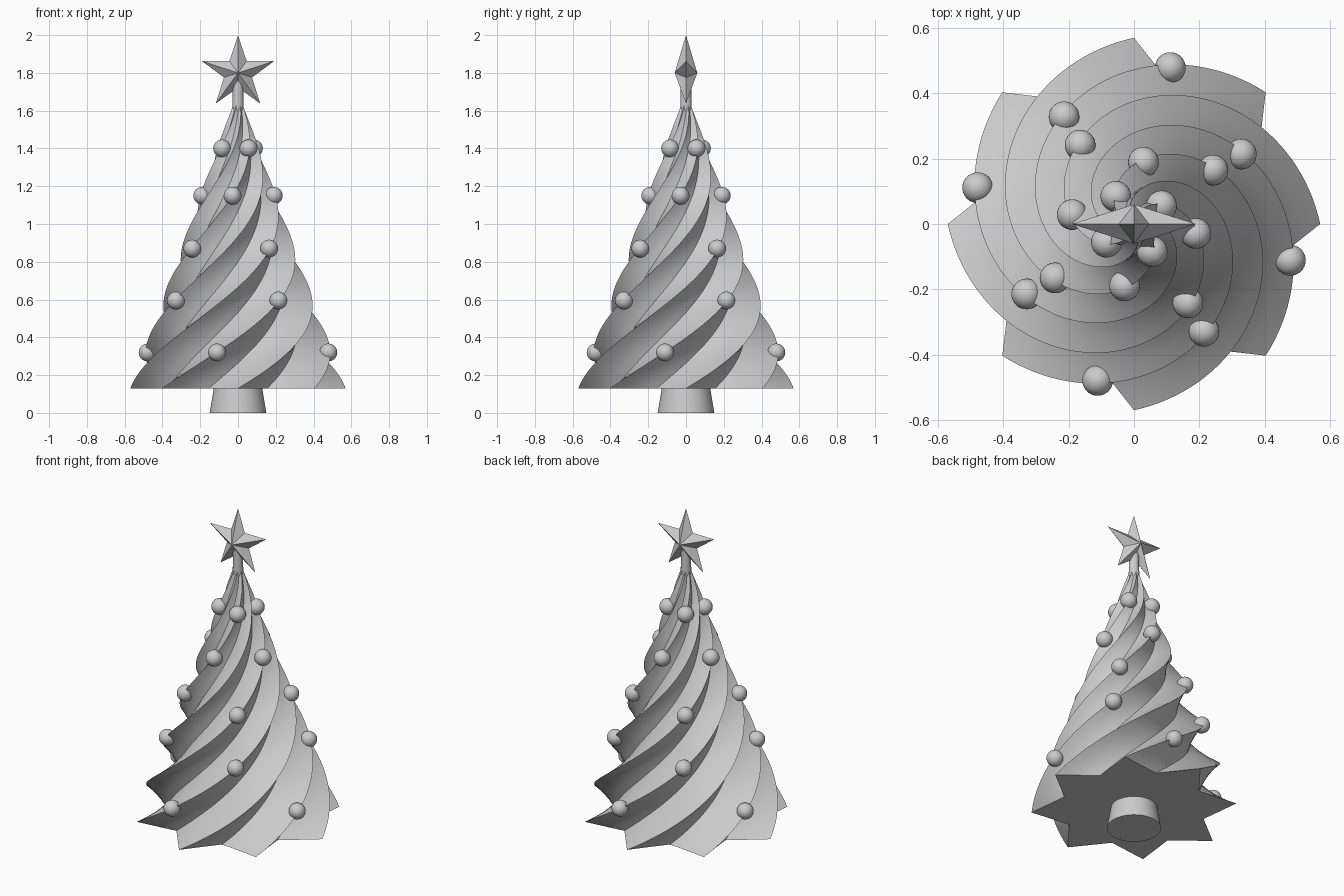
import bpy
import bmesh
from math import sin, cos, pi, radians
from mathutils import Vector

cube = bpy.data.objects.get("Cube")
if cube:
    bpy.data.objects.remove(cube, do_unlink=True)

grey = bpy.data.materials.new("plain grey")
grey.use_nodes = True
GREY = (0.6, 0.6, 0.6, 1)
grey.diffuse_color = GREY
grey.node_tree.nodes["Principled BSDF"].inputs["Base Color"].default_value = GREY

BASE_Z, TOP_Z = 0.13, 1.63
BASE_R, TOP_R = 0.57, 0.028
NOTCH = 0.71            # notch radius relative to the ridge radius
TWIST = radians(168)    # turn per unit of height
POINTS, STEPS, ROWS = 8, 4, 90


def ridge_radius(z):
    return BASE_R + (TOP_R - BASE_R) * (z - BASE_Z) / (TOP_Z - BASE_Z)


def finish(name, bm, smooth_angle=None):
    bmesh.ops.recalc_face_normals(bm, faces=bm.faces)
    mesh = bpy.data.meshes.new(name)
    bm.to_mesh(mesh)
    bm.free()
    mesh.materials.append(grey)
    obj = bpy.data.objects.new(name, mesh)
    bpy.context.collection.objects.link(obj)
    if smooth_angle:
        bpy.ops.object.select_all(action='DESELECT')
        obj.select_set(True)
        bpy.context.view_layer.objects.active = obj
        bpy.ops.object.shade_smooth_by_angle(angle=radians(smooth_angle))
    return obj


def star_outline(points, outer, inner, start=0.0):
    return [Vector((cos(start + i * pi / points), sin(start + i * pi / points)))
            * (inner if i % 2 else outer) for i in range(2 * points)]


def cone(name, r1, r2, z1, z2, sides):
    bm = bmesh.new()
    bmesh.ops.create_cone(bm, cap_ends=True, segments=sides,
                          radius1=r1, radius2=r2, depth=z2 - z1)
    bmesh.ops.translate(bm, verts=bm.verts, vec=(0, 0, (z1 + z2) / 2))
    return finish(name, bm, 35)


# Twisted foliage: a star section turned and tapered as it rises
corners = star_outline(POINTS, 1, NOTCH)
section = []
for a, b in zip(corners, corners[1:] + corners[:1]):
    section += [a.lerp(b, s / STEPS) for s in range(STEPS)]

bm = bmesh.new()
rings = []
for row in range(ROWS + 1):
    z = BASE_Z + (TOP_Z - BASE_Z) * row / ROWS
    r, t = ridge_radius(z), TWIST * (z - BASE_Z)
    rings.append([bm.verts.new((r * (p.x * cos(t) - p.y * sin(t)),
                                r * (p.x * sin(t) + p.y * cos(t)), z))
                  for p in section])
n = len(section)
for low, high in zip(rings, rings[1:]):
    for i in range(n):
        j = (i + 1) % n
        bm.faces.new((low[i], low[j], high[j], high[i]))
for ring, z in ((rings[0], BASE_Z), (rings[-1], TOP_Z)):
    hub = bm.verts.new((0, 0, z))
    for i in range(n):
        bm.faces.new((ring[i], ring[(i + 1) % n], hub))
finish("foliage", bm, 30)

# Trunk and star stem
cone("trunk", 0.15, 0.125, 0, BASE_Z + 0.02, 64)
cone("star_stem", 0.03, 0.027, 1.6, 1.76, 24)

# Faceted five-pointed star, front and back peaks
bm = bmesh.new()
rim = [bm.verts.new((p.x, 0, p.y + 1.8))
       for p in star_outline(5, 0.2, 0.078, pi / 2)]
for y in (-0.06, 0.06):
    peak = bm.verts.new((0, y, 1.8))
    for i in range(len(rim)):
        bm.faces.new((rim[i], rim[(i + 1) % len(rim)], peak))
finish("star", bm)

# Baubles: four per tier, sitting on alternate ridges
TIERS = ((0.32, -45), (0.595, -45), (0.87, 0), (1.15, 0), (1.4, 0))
for tier, (z, shift) in enumerate(TIERS):
    for k in range(4):
        angle = TWIST * (z - BASE_Z) + radians(shift + 90 * k)
        r = ridge_radius(z) - 0.01
        bm = bmesh.new()
        bmesh.ops.create_uvsphere(bm, u_segments=32, v_segments=16, radius=0.047)
        bmesh.ops.translate(bm, verts=bm.verts,
                            vec=(r * cos(angle), r * sin(angle), z))
        finish(f"bauble_{tier + 1}_{k + 1}", bm, 40)
